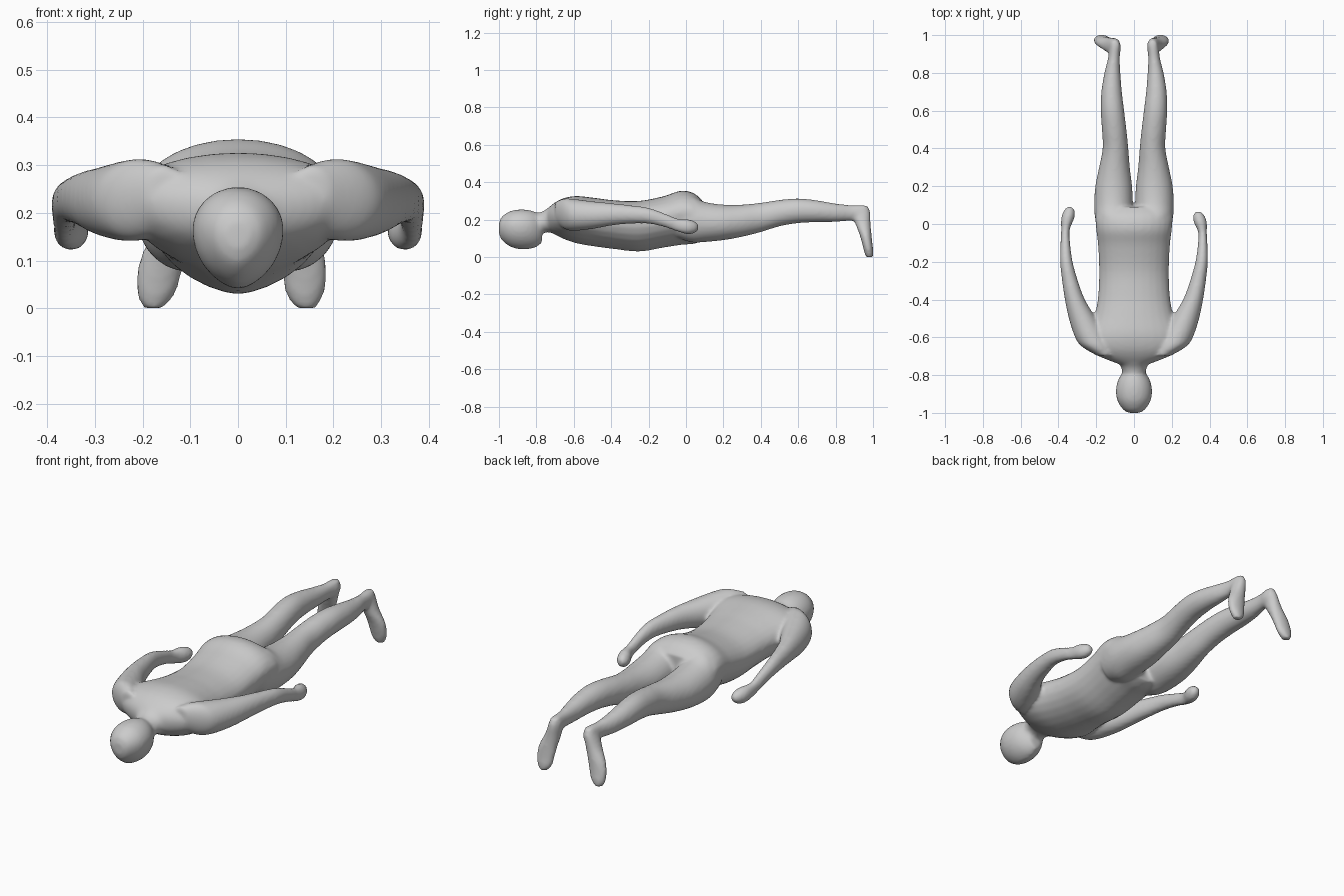
import bpy, math

if "Cube" in bpy.data.objects:
    bpy.data.objects.remove(bpy.data.objects["Cube"])

SIDES = 28
STEPS = 4


def catmull(a, b, c, d, t):
    return tuple(0.5 * (2 * q + (r - p) * t + (2 * p - 5 * q + 4 * r - s) * t * t
                        + (3 * q - p - 3 * r + s) * t ** 3)
                 for p, q, r, s in zip(a, b, c, d))


def smooth_rings(rings):
    out = []
    for i in range(len(rings) - 1):
        a, d = rings[max(i - 1, 0)], rings[min(i + 2, len(rings) - 1)]
        out += [catmull(a, rings[i], rings[i + 1], d, k / STEPS) for k in range(STEPS)]
    return out + [rings[-1]]


def loft(name, rings, upright=False, mid=0.5, low=1.0):
    """Rings are (station, x0, x1, h0, h1): along y by default, along z if upright.
    mid = height of the widest point, low > 1 narrows the lower half."""
    rings = smooth_rings(rings)
    verts, faces = [], []
    for s, x0, x1, h0, h1 in rings:
        cx, w = (x0 + x1) / 2, (x1 - x0) / 2
        hm = h0 + (h1 - h0) * mid
        for k in range(SIDES):
            t = 2 * math.pi * k / SIDES
            c, sn = math.cos(t), math.sin(t)
            if sn < 0:
                c = math.copysign(abs(c) ** low, c)
            h = hm + sn * ((h1 - hm) if sn > 0 else (hm - h0))
            verts.append((cx + w * c, h, s) if upright else (cx + w * c, s, h))
    n = len(rings)
    for i in range(n - 1):
        for k in range(SIDES):
            j = (k + 1) % SIDES
            a, b = i * SIDES, (i + 1) * SIDES
            faces.append((a + k, a + j, b + j, b + k))
    faces.append(tuple(reversed(range(SIDES))))
    faces.append(tuple(range((n - 1) * SIDES, n * SIDES)))
    me = bpy.data.meshes.new(name)
    me.from_pydata(verts, [], faces)
    ob = bpy.data.objects.new(name, me)
    bpy.context.collection.objects.link(ob)
    bpy.context.view_layer.objects.active = ob
    bpy.ops.object.select_all(action='DESELECT')
    ob.select_set(True)
    bpy.ops.object.mode_set(mode='EDIT')
    bpy.ops.mesh.select_all(action='SELECT')
    bpy.ops.mesh.normals_make_consistent(inside=False)
    bpy.ops.object.mode_set(mode='OBJECT')
    return ob


def centred(rows):
    return [(y, -w, w, z0, z1) for y, w, z0, z1 in rows]


def sided(rows, side):
    return rows if side > 0 else [(s, -x1, -x0, a, b) for s, x0, x1, a, b in rows]


# Head, face down, and neck
head = [(-1.0, .025, .125, .18), (-.985, .055, .09, .215), (-.94, .086, .055, .245),
        (-.89, .096, .041, .254), (-.84, .089, .042, .251), (-.80, .07, .053, .238),
        (-.77, .045, .075, .22)]
neck = [(-.86, .05, .10, .225), (-.80, .06, .11, .235), (-.76, .068, .13, .247),
        (-.72, .09, .13, .275), (-.66, .10, .11, .30)]
parts = [loft("head", centred(head), mid=.58, low=1.25),
         loft("neck", centred(neck))]

# Torso: shoulders, chest, waist, buttocks
torso = [(-.745, .07, .145, .255), (-.70, .185, .12, .292), (-.65, .235, .095, .316),
         (-.58, .24, .072, .326), (-.48, .207, .055, .315), (-.38, .19, .042, .303),
         (-.25, .185, .029, .30), (-.12, .19, .05, .325), (-.03, .20, .064, .354),
         (.04, .205, .07, .342), (.09, .19, .085, .30)]
parts.append(loft("torso", centred(torso), mid=.6, low=1.3))

# Legs, feet and arms, with slight left/right differences
leg = [(-.04, .02, .19, .10, .31), (.03, .006, .206, .078, .325), (.1, .006, .211, .08, .295),
       (.2, .01, .205, .09, .28), (.3, .022, .185, .108, .28), (.4, .03, .166, .133, .29),
       (.5, .04, .17, .164, .305), (.6, .052, .176, .181, .313), (.7, .064, .173, .186, .303),
       (.8, .072, .157, .188, .286), (.88, .075, .137, .193, .278),
       (.94, .07, .132, .19, .279), (.975, .08, .12, .205, .268)]
foot = [(.275, .08, .12, .925, .97), (.24, .069, .132, .893, .985), (.18, .074, .152, .905, .987),
        (.12, .084, .18, .928, .992), (.07, .092, .187, .942, .997), (.03, .10, .181, .952, 1.002),
        (0, .12, .165, .962, 1.0)]
arm = [(-.70, .10, .19, .19, .295), (-.65, .12, .275, .15, .313), (-.6, .14, .312, .14, .31),
       (-.5, .20, .345, .15, .298), (-.4, .26, .366, .168, .288), (-.3, .297, .381, .178, .277),
       (-.2, .325, .391, .178, .263), (-.1, .338, .389, .158, .231), (-.03, .34, .386, .135, .206),
       (.03, .316, .386, .121, .202), (.07, .314, .372, .128, .191), (.09, .325, .355, .145, .175)]
for side, label in ((1, "right"), (-1, "left")):
    splay = .035 if side < 0 else 0
    reach = -.025 if side > 0 else 0
    toes = [(z, a + splay * (1 - z / .275), b + splay * (1 - z / .275), c, d)
            for z, a, b, c, d in foot]
    limb = [(y + reach * max(0, (y + .2) / .29), a, b, c, d) for y, a, b, c, d in arm]
    parts += [loft(label + "_leg", sided(leg, side)),
              loft(label + "_foot", sided(toes, side), upright=True),
              loft(label + "_arm", sided(limb, side))]

# Fuse everything into one smooth skin
bpy.ops.object.select_all(action='DESELECT')
for p in parts:
    p.select_set(True)
body = parts[2]
bpy.context.view_layer.objects.active = body
bpy.ops.object.join()
body.name = "human_body"
rm = body.modifiers.new("fuse", 'REMESH')
rm.mode = 'VOXEL'
rm.voxel_size = .009
sm = body.modifiers.new("soften", 'SMOOTH')
sm.factor = .5
sm.iterations = 8
bpy.ops.object.modifier_apply(modifier="fuse")
bpy.ops.object.modifier_apply(modifier="soften")
bpy.ops.object.shade_smooth()
